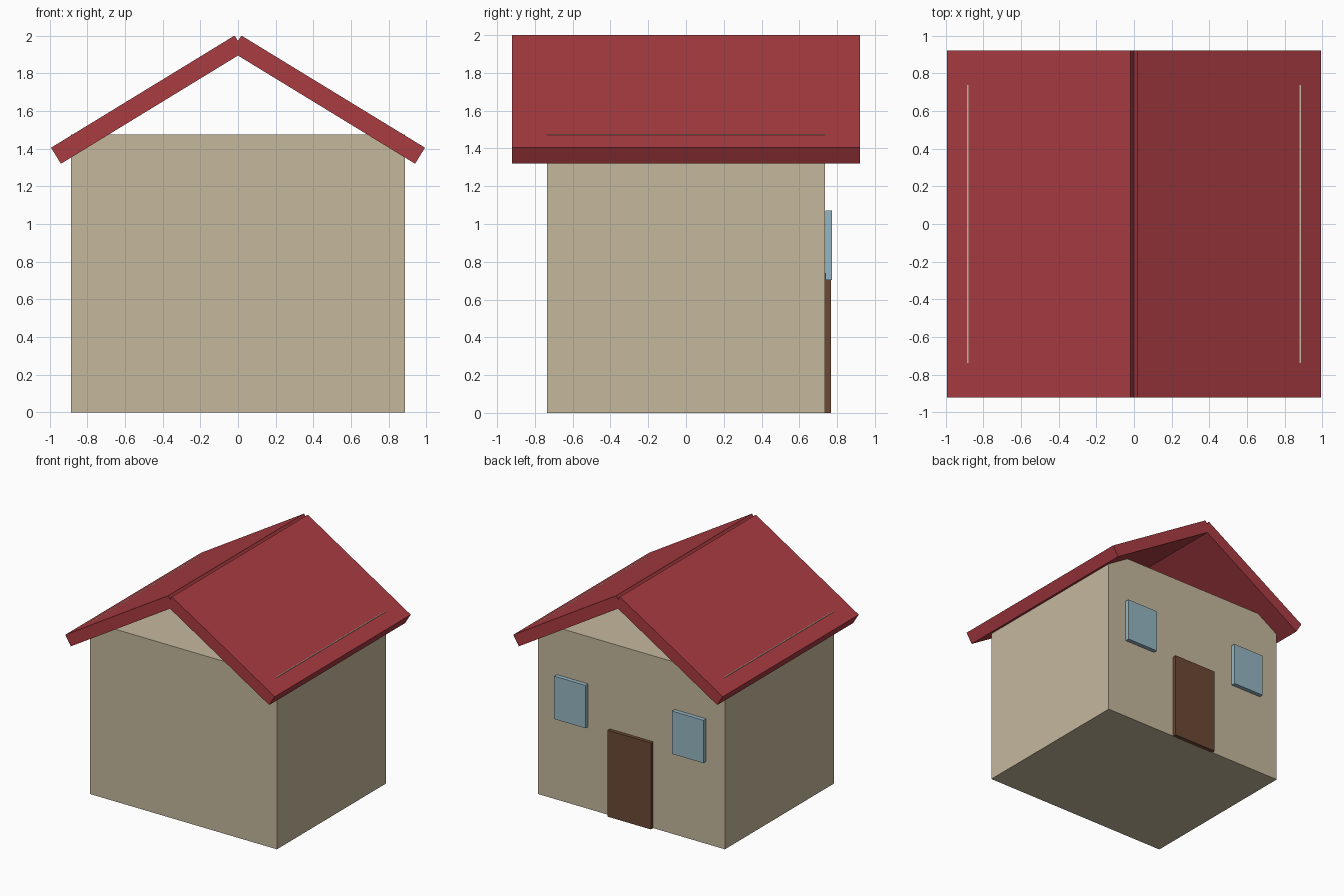
import bpy
import math

if "Cube" in bpy.data.objects:
    bpy.data.objects.remove(bpy.data.objects["Cube"])


def material(name, rgb):
    mat = bpy.data.materials.new(name)
    mat.diffuse_color = (*rgb, 1.0)
    mat.use_nodes = True
    mat.node_tree.nodes["Principled BSDF"].inputs["Base Color"].default_value = mat.diffuse_color
    return mat


WALL = material("wall_beige", (0.56, 0.48, 0.34))
ROOF = material("roof_red", (0.40, 0.045, 0.055))
WOOD = material("door_brown", (0.15, 0.065, 0.035))
GLASS = material("window_blue", (0.30, 0.47, 0.54))


def box(name, center, size, mat, tilt=0.0):
    bpy.ops.mesh.primitive_cube_add(size=1, location=center, rotation=(0, tilt, 0))
    obj = bpy.context.object
    obj.name = name
    obj.scale = size
    bpy.ops.object.transform_apply(location=False, rotation=False, scale=True)
    obj.data.materials.append(mat)
    return obj


# Walls: one plain block, its upper edges just piercing the roof
box("walls", (0, 0, 0.7375), (1.77, 1.474, 1.475), WALL)

# Roof: two tilted slabs crossing under the ridge, gables left open
ridge, eave, thick = (0.018, 2.0), (0.992, 1.405), 0.1
dx, dz = eave[0] - ridge[0], eave[1] - ridge[1]
tilt = math.atan2(-dz, dx)
mid_x = (ridge[0] + eave[0]) / 2 - math.sin(tilt) * thick / 2
mid_z = (ridge[1] + eave[1]) / 2 - math.cos(tilt) * thick / 2
for side, label in ((1, "right"), (-1, "left")):
    box(f"roof_{label}", (side * mid_x, 0, mid_z),
        (math.hypot(dx, dz), 1.84, thick), ROOF, side * tilt)

# Door and windows on the back wall
box("door", (0, 0.749, 0.37), (0.41, 0.037, 0.74), WOOD)
for side, label in ((1, "right"), (-1, "left")):
    box(f"window_{label}", (side * 0.558, 0.756, 0.8875), (0.297, 0.036, 0.367), GLASS)
